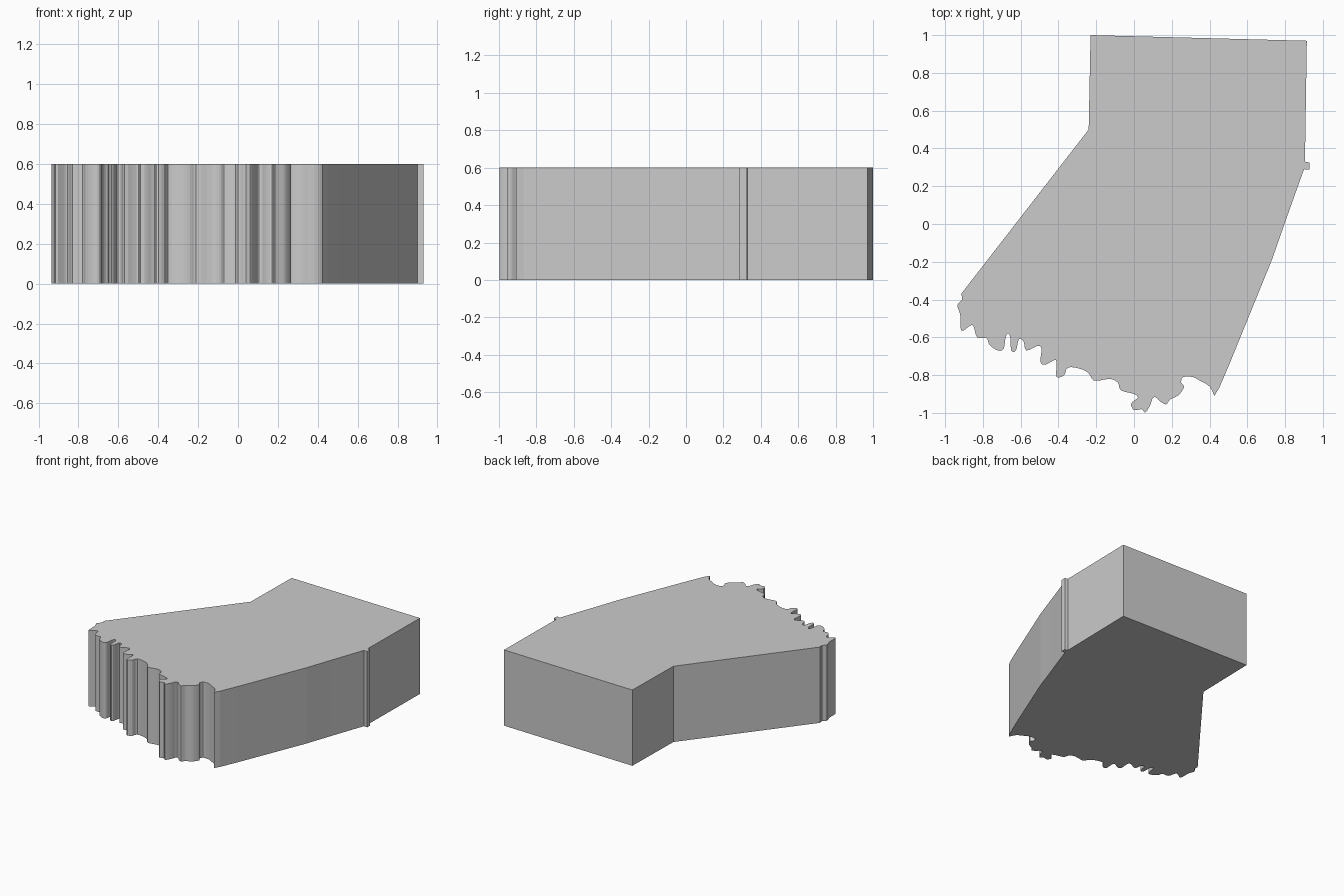
import bpy, bmesh
from mathutils import Vector

HEIGHT = 0.6

# Clean-cut edges: top, right side with its small tab, lower right slope
straight = [(-0.23, 1.0), (0.915, 0.97), (0.905, 0.33), (0.93, 0.325), (0.93, 0.287),
            (0.9, 0.29), (0.8, 0.01), (0.73, -0.19), (0.51, -0.73), (0.45, -0.87)]

# Ragged lower edge, from right to left
ragged = [(0.425, -0.91), (0.4, -0.86), (0.35, -0.83), (0.31, -0.81),
          (0.26, -0.81), (0.25, -0.84), (0.265, -0.86), (0.25, -0.89), (0.23, -0.91),
          (0.19, -0.93), (0.17, -0.955), (0.14, -0.94), (0.12, -0.92), (0.1, -0.92),
          (0.085, -0.96), (0.06, -0.998), (0.04, -0.98), (0.0, -0.985), (-0.015, -0.95),
          (0.02, -0.92), (0.0, -0.9), (-0.07, -0.88), (-0.085, -0.84), (-0.13, -0.82),
          (-0.21, -0.83), (-0.24, -0.79), (-0.29, -0.765), (-0.35, -0.76), (-0.37, -0.8),
          (-0.41, -0.81), (-0.41, -0.74), (-0.42, -0.72), (-0.47, -0.745),
          (-0.495, -0.73), (-0.49, -0.66), (-0.51, -0.645), (-0.57, -0.67),
          (-0.585, -0.62), (-0.61, -0.61), (-0.625, -0.67), (-0.65, -0.67),
          (-0.655, -0.6), (-0.668, -0.58), (-0.68, -0.6), (-0.69, -0.66), (-0.72, -0.67),
          (-0.765, -0.64), (-0.78, -0.605), (-0.83, -0.6), (-0.85, -0.54),
          (-0.87, -0.54), (-0.915, -0.565), (-0.92, -0.48), (-0.935, -0.43),
          (-0.91, -0.4), (-0.915, -0.37)]

inner_corner = [(-0.24, 0.5)]


def rounded(points, steps=3):
    """Catmull-Rom curve through the points, ends included."""
    p = [Vector(q) for q in points]
    p = [p[0]] + p + [p[-1]]
    out = []
    for a, b, c, d in zip(p, p[1:], p[2:], p[3:]):
        for i in range(steps):
            t = i / steps
            out.append(0.5 * (2 * b + (c - a) * t + (2 * a - 5 * b + 4 * c - d) * t ** 2
                              + (3 * b - a - 3 * c + d) * t ** 3))
    return out + [p[-1]]


# Extrude the outline into a solid slab
outline = straight + rounded(ragged) + inner_corner
bm = bmesh.new()
base = bm.faces.new([bm.verts.new((q[0], max(q[1], -1.0), 0)) for q in outline])
top = bmesh.ops.extrude_face_region(bm, geom=[base], use_keep_orig=True)
bmesh.ops.translate(bm, vec=(0, 0, HEIGHT),
                    verts=[g for g in top["geom"] if isinstance(g, bmesh.types.BMVert)])
bmesh.ops.recalc_face_normals(bm, faces=bm.faces)
mesh = bpy.data.meshes.new("ragged_slab")
bm.to_mesh(mesh)
bm.free()
slab = bpy.data.objects.new("ragged_slab", mesh)
bpy.context.collection.objects.link(slab)
